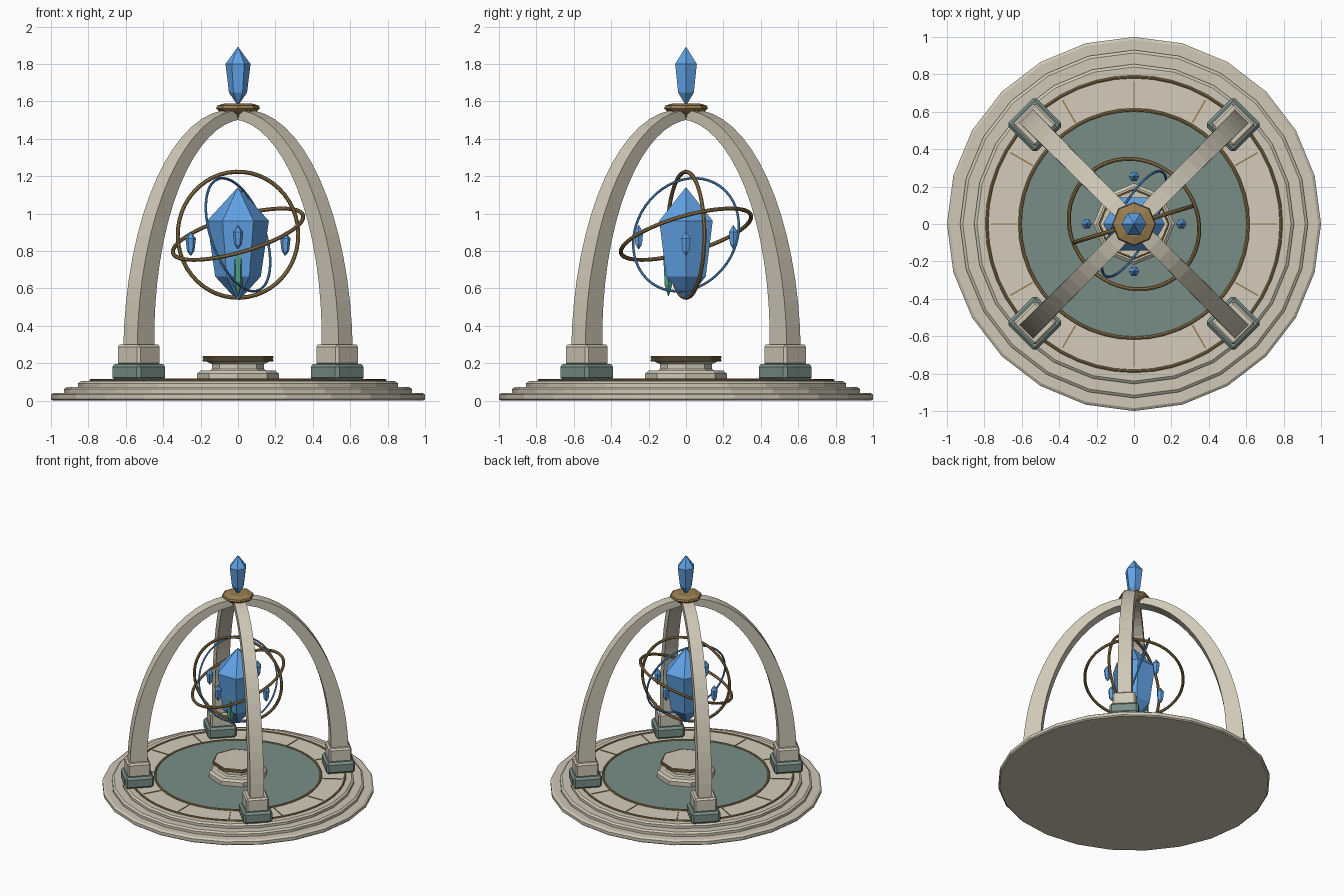
import bpy, bmesh
from math import sin, cos, pi, radians
from mathutils import Vector, Matrix

if "Cube" in bpy.data.objects:
    bpy.data.objects.remove(bpy.data.objects["Cube"])


def material(name, rgb):
    m = bpy.data.materials.new(name)
    m.diffuse_color = (*rgb, 1)
    m.use_nodes = True
    m.node_tree.nodes["Principled BSDF"].inputs["Base Color"].default_value = m.diffuse_color
    return m


STONE = material("pale_stone", (0.62, 0.58, 0.47))
INLAY = material("light_paving", (0.66, 0.60, 0.50))
TEAL = material("teal_stone", (0.19, 0.27, 0.24))
BRONZE = material("bronze", (0.32, 0.21, 0.08))
BLUE = material("blue_crystal", (0.12, 0.37, 0.80))
GREEN = material("green_crystal", (0.08, 0.36, 0.24))


def finish(name, bm, mat, matrix=None):
    if matrix is not None:
        bmesh.ops.transform(bm, matrix=matrix, verts=bm.verts)
    bmesh.ops.recalc_face_normals(bm, faces=bm.faces)
    me = bpy.data.meshes.new(name)
    bm.to_mesh(me)
    bm.free()
    me.materials.append(mat)
    ob = bpy.data.objects.new(name, me)
    bpy.context.collection.objects.link(ob)
    return ob


def bridge(bm, loops, closed=False):
    pairs = list(zip(loops, loops[1:]))
    if closed:
        pairs.append((loops[-1], loops[0]))
    for a, b in pairs:
        n = len(a)
        for i in range(n):
            j = (i + 1) % n
            bm.faces.new((a[i], a[j], b[j], b[i]))


def lathe(name, profile, sides, mat, loc=(0, 0, 0), matrix=None):
    """Turned solid from (radius, z) points, with capped ends."""
    bm = bmesh.new()
    loops = [[bm.verts.new((r * cos(2 * pi * i / sides), r * sin(2 * pi * i / sides), z))
              for i in range(sides)] for r, z in profile]
    bridge(bm, loops)
    bm.faces.new(loops[0])
    bm.faces.new(loops[-1])
    bmesh.ops.remove_doubles(bm, verts=bm.verts, dist=1e-5)
    return finish(name, bm, mat, matrix or Matrix.Translation(loc))


def ring(name, radius, tube, mat, z, normal=(0, 0, 1), seg=48, tube_seg=8):
    bm = bmesh.new()
    loops = []
    for i in range(seg):
        a = 2 * pi * i / seg
        loops.append([])
        for k in range(tube_seg):
            b = 2 * pi * k / tube_seg
            r = radius + tube * cos(b)
            loops[-1].append(bm.verts.new((r * cos(a), r * sin(a), tube * sin(b))))
    bridge(bm, loops, closed=True)
    rot = Vector((0, 0, 1)).rotation_difference(Vector(normal)).to_matrix().to_4x4()
    return finish(name, bm, mat, Matrix.Translation((0, 0, z)) @ rot)


def block(name, size, loc, mat, angle, bevel=0.0):
    """Box at a radial position, spun round the z axis."""
    bm = bmesh.new()
    bmesh.ops.create_cube(bm, size=1, matrix=Matrix.Translation(loc) @ Matrix.Diagonal((*size, 1)))
    if bevel:
        bmesh.ops.bevel(bm, geom=bm.edges[:], offset=bevel, segments=1, affect='EDGES')
    return finish(name, bm, mat, Matrix.Rotation(angle, 4, 'Z'))


def crystal(name, r, z0, z1, loc=(0, 0), mat=BLUE, belt=0.70, low=0.2, low_r=0.72):
    h = z1 - z0
    prof = [(r * 0.08, z0), (r * low_r, z0 + h * low), (r, z0 + h * belt), (r * 0.01, z1)]
    return lathe(name, prof, 6, mat, (*loc, 0))


# stepped round base with chamfered treads
lathe("stepped_base", [(0.99, 0), (1, 0.008), (1, 0.032), (0.985, 0.042), (0.93, 0.042),
                       (0.93, 0.062), (0.915, 0.073), (0.855, 0.073), (0.855, 0.093),
                       (0.84, 0.104), (0.80, 0.104)], 24, STONE)

# floor: paving, teal disc, bronze trim and radial marks
lathe("paved_floor", [(0.79, 0.09), (0.79, 0.107)], 48, INLAY)
lathe("teal_floor", [(0.605, 0.10), (0.605, 0.111)], 48, TEAL)
ring("outer_floor_trim", 0.787, 0.008, BRONZE, 0.107)
ring("inner_floor_trim", 0.61, 0.009, BRONZE, 0.110)
for i in range(12):
    block(f"floor_mark_{i}", (0.14, 0.008, 0.008), (0.695, 0, 0.107), BRONZE, i * pi / 6)

# central octagonal pedestal
lathe("pedestal", [(0.218, 0.105), (0.218, 0.145), (0.20, 0.16), (0.15, 0.16), (0.14, 0.17),
                   (0.14, 0.195), (0.17, 0.21), (0.185, 0.216), (0.185, 0.232), (0.18, 0.236)],
      8, STONE)
ring("pedestal_trim_low", 0.184, 0.007, BRONZE, 0.216, seg=8)
ring("pedestal_trim_top", 0.184, 0.007, BRONZE, 0.232, seg=8)

# four piers with curved ribs meeting at the crown
STEPS = 16
for i in range(4):
    a = pi / 4 + i * pi / 2
    block(f"pier_foot_{i}", (0.215, 0.215, 0.09), (0.75, 0, 0.152), TEAL, a, 0.016)
    block(f"pier_block_{i}", (0.17, 0.17, 0.11), (0.75, 0, 0.245), STONE, a, 0.012)
    bm = bmesh.new()
    loops = []
    for s in range(STEPS + 1):
        t = s / STEPS
        b = t * pi / 2
        c = Vector((0.75 * cos(b), 0, 0.28 + 1.25 * sin(b)))
        out = Vector((1.25 * cos(b), 0, 0.75 * sin(b))).normalized()
        d, w = (0.13 - 0.08 * t) / 2, (0.105 - 0.02 * t) / 2
        side = Vector((0, w, 0))
        loops.append([bm.verts.new(p) for p in (c + out * d + side, c + out * d - side,
                                                c - out * d - side, c - out * d + side)])
    bridge(bm, loops)
    bm.faces.new(loops[0])
    bm.faces.new(loops[-1])
    finish(f"arch_rib_{i}", bm, STONE, Matrix.Rotation(a, 4, 'Z'))

# bronze crown and finial crystal
lathe("crown_cap", [(0.065, 1.51), (0.07, 1.53), (0.105, 1.55), (0.117, 1.562),
                    (0.112, 1.577), (0.07, 1.59)], 8, BRONZE)
crystal("finial_crystal", 0.067, 1.585, 1.892)

# floating main crystal with green growth on its front
crystal("main_crystal", 0.165, 0.545, 1.14, low_r=0.74)
crystal("green_shard", 0.032, 0.56, 0.85, (0, -0.094), GREEN, belt=0.75)

# small satellites, the front/back pair a little higher
for i in range(4):
    a = i * pi / 2
    z = 0.775 + 0.035 * (i % 2)
    crystal(f"satellite_crystal_{i}", 0.028, z, z + 0.13, (0.253 * cos(a), 0.253 * sin(a)))

# armillary rings
ring("upright_ring", 0.337, 0.011, BRONZE, 0.887, (-sin(radians(17)), cos(radians(17)), 0))
ring("tilted_ring", 0.362, 0.011, BRONZE, 0.89, (-0.29, -0.29, 1))
ring("blue_ring", 0.317, 0.007, BLUE, 0.887, (0.84, -0.454, 0.30))
